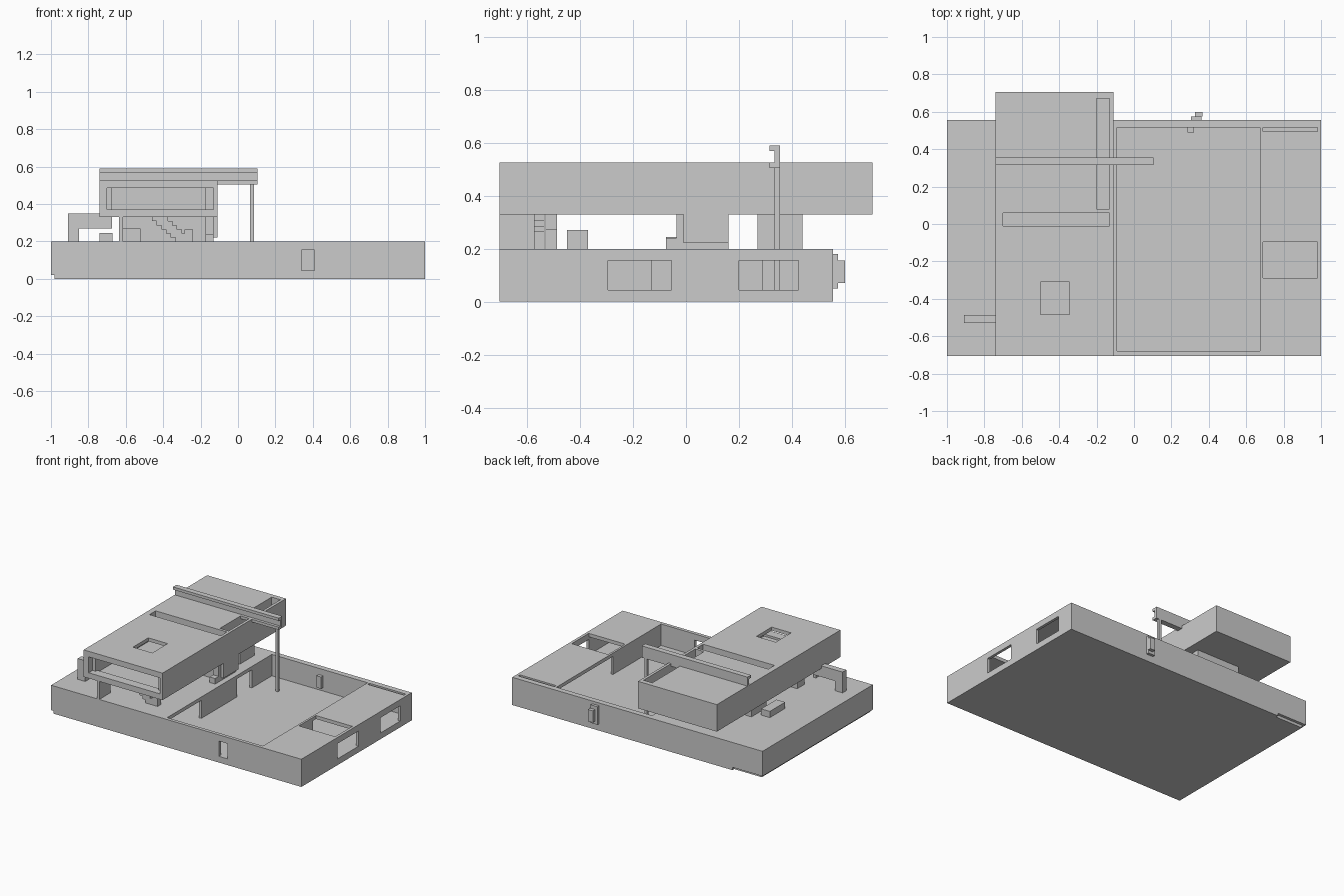
import bpy, bmesh


def prism(name, pts, axis, lo, hi):
    """Extrude a 2D profile along axis: 'x' profile (y,z), 'y' profile (x,z)."""
    bm = bmesh.new()
    place = {'x': lambda p, d: (d, p[0], p[1]), 'y': lambda p, d: (p[0], d, p[1])}[axis]
    a = [bm.verts.new(place(p, lo)) for p in pts]
    b = [bm.verts.new(place(p, hi)) for p in pts]
    bm.faces.new(a)
    bm.faces.new(b[::-1])
    for i in range(len(pts)):
        j = (i + 1) % len(pts)
        bm.faces.new((a[j], a[i], b[i], b[j]))
    bmesh.ops.recalc_face_normals(bm, faces=bm.faces)
    me = bpy.data.meshes.new(name)
    bm.to_mesh(me)
    bm.free()
    ob = bpy.data.objects.new(name, me)
    bpy.context.collection.objects.link(ob)
    return ob


def box(name, x0, x1, y0, y1, z0, z1):
    return prism(name, [(x0, z0), (x1, z0), (x1, z1), (x0, z1)], 'y', y0, y1)


def cut(ob, *boxes):
    """Subtract boxes one after another."""
    for b in boxes:
        c = box("cutter", *b)
        c.hide_render = True
        m = ob.modifiers.new("cut", 'BOOLEAN')
        m.operation, m.solver, m.object = 'DIFFERENCE', 'EXACT', c
        bpy.context.view_layer.objects.active = ob
        bpy.ops.object.modifier_apply(modifier=m.name)
        bpy.data.objects.remove(c)


FLOOR, CEIL = 0.045, 0.175

# Ground storey: plinth with open courtyard, hollow wings, windows and skylights
base = box("ground_storey", -1, 1, -0.705, 0.555, 0, 0.2)
cut(base,
    (-0.09, 0.675, -0.68, 0.515, FLOOR, 0.3),        # courtyard
    (-0.98, -0.11, -0.68, 0.515, FLOOR, CEIL),       # left wing room
    (0.69, 0.98, -0.68, 0.515, FLOOR, CEIL),         # right wing room
    (-0.13, -0.07, -0.66, -0.29, FLOOR, CEIL),       # courtyard openings, left
    (-0.13, -0.07, 0.117, 0.287, FLOOR, CEIL),
    (0.66, 0.70, -0.13, 0.47, FLOOR, CEIL),          # courtyard opening, right
    (0.69, 0.98, -0.29, -0.095, 0.15, 0.3),          # skylights
    (0.69, 0.98, 0.495, 0.515, 0.15, 0.3),
    (0.95, 1.1, -0.295, -0.055, FLOOR, 0.155),       # side windows
    (0.95, 1.1, 0.20, 0.425, FLOOR, 0.155),
    (0.34, 0.41, -0.8, -0.66, FLOOR, 0.155),         # front window
    (-1.1, -0.98, -0.8, 0.6, -0.1, 0.02),            # shadow gap under left edge
    (-1.1, -0.76, 0.535, 0.6, -0.1, 0.02))

# Upper storey: long hollow bar across the plinth
upper = box("upper_storey", -0.74, -0.11, -0.705, 0.705, 0.33, 0.525)
cut(upper,
    (-0.675, -0.175, -0.64, -0.03, 0.355, 0.50),     # front room
    (-0.70, -0.215, 0.08, 0.67, 0.355, 0.50),        # rear room
    (-0.70, -0.13, -0.8, -0.66, 0.37, 0.485),        # front balcony
    (-0.675, -0.175, -0.68, -0.62, 0.37, 0.485),     # balcony opening
    (-0.70, -0.13, -0.01, 0.06, 0.355, 0.6),         # cross light slot
    (-0.20, -0.13, 0.08, 0.67, 0.355, 0.6),          # long light slot
    (-0.50, -0.345, -0.485, -0.31, 0.48, 0.6))       # roof light

# Channel beam over the roof and its post down to the courtyard floor
prism("roof_channel_beam",
      [(0.315, 0.59), (0.315, 0.57), (0.335, 0.57), (0.335, 0.525),
       (0.315, 0.525), (0.315, 0.505), (0.355, 0.505), (0.355, 0.59)],
      'x', -0.74, 0.105)
box("beam_post", 0.065, 0.085, 0.335, 0.355, FLOOR, 0.505)

# Cores carrying the upper storey
prism("middle_core", [(-0.635, 0.2), (-0.13, 0.2), (-0.13, 0.222), (-0.11, 0.222),
                      (-0.11, 0.33), (-0.635, 0.33)], 'y', -0.01, 0.16)
box("middle_core_wall", -0.175, -0.13, -0.035, -0.01, 0.2, 0.33)
box("core_step", -0.175, -0.13, -0.075, -0.035, 0.2, 0.24)
box("rear_core", -0.52, -0.175, 0.27, 0.44, 0.2, 0.33)
box("front_pier", -0.635, -0.615, -0.705, -0.575, 0.2, 0.33)

# Low blocks on the terrace
box("side_bench", -0.74, -0.67, -0.075, 0.10, 0.2, 0.245)
box("terrace_block", -0.63, -0.52, -0.45, -0.37, 0.2, 0.27)
box("stair_foot_pier", -0.285, -0.24, -0.575, -0.535, 0.2, 0.265)

# Bracket on the left terrace
prism("side_bracket", [(-0.91, 0.2), (-0.85, 0.2), (-0.85, 0.27), (-0.675, 0.27),
                       (-0.675, 0.33), (-0.74, 0.33), (-0.74, 0.35), (-0.91, 0.35)],
      'y', -0.53, -0.487)

# Stair: stepped band above and below
N, RUN, RISE = 6, 0.025, 0.13 / 6
top, low = [], []
for i in range(N):
    x, z = -0.46 + RUN * i, 0.33 - RISE * i
    top += [(x, z), (x + RUN, z)]
    low += [(x, z - RISE), (x + RUN, z - RISE)]
top = [(x + 0.06, z) for x, z in top]
prism("stair", [(-0.46, 0.33)] + top + [(-0.25, 0.2)] + low[::-1], 'y', -0.575, -0.535)

# Projecting boxes at the rear wall
box("rear_bay_frame", 0.305, 0.36, 0.55, 0.575, 0.05, 0.18)
box("rear_bay", 0.325, 0.365, 0.575, 0.60, 0.07, 0.155)
box("courtyard_bay", 0.285, 0.32, 0.49, 0.52, 0.07, 0.155)
